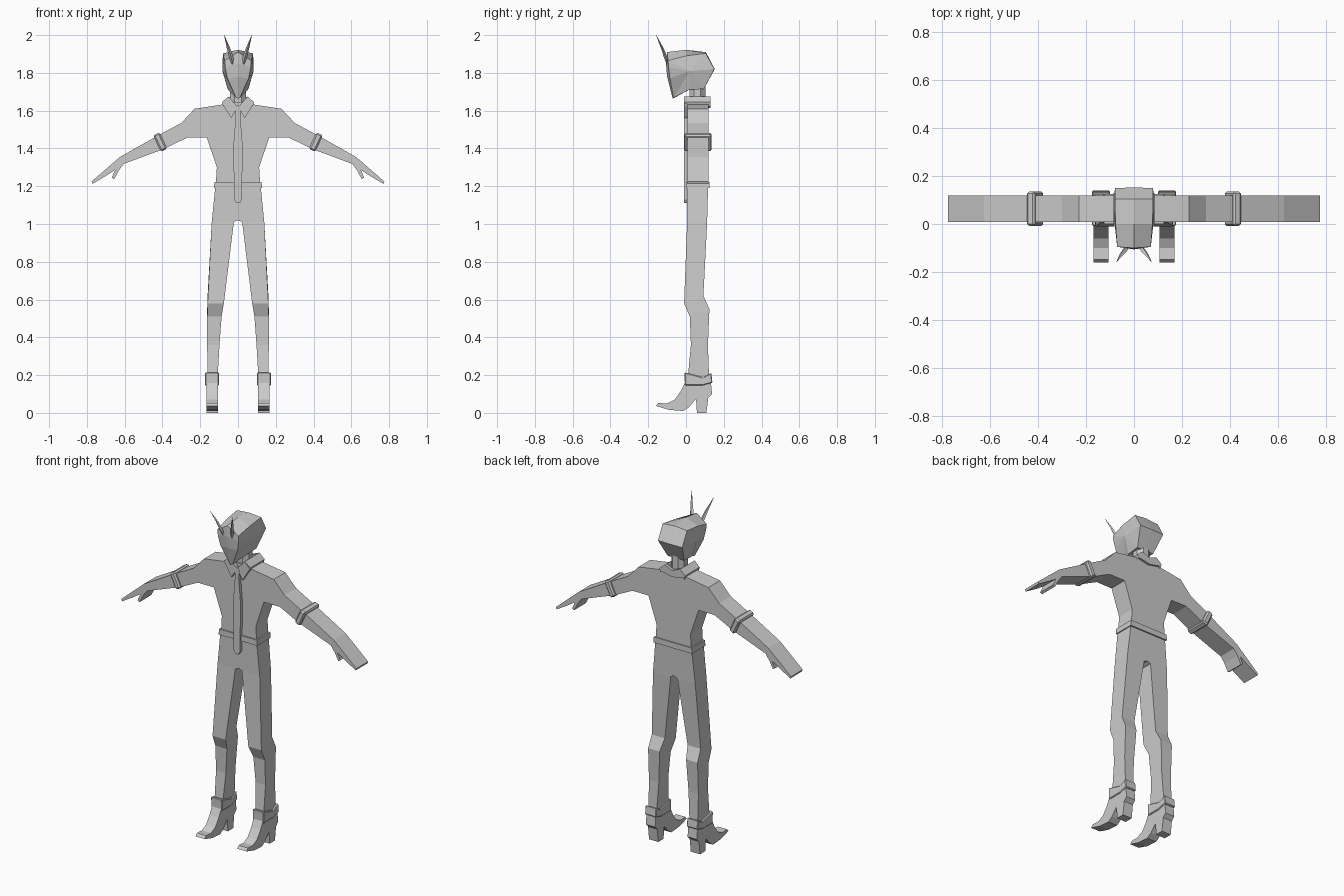
import bpy, bmesh
from math import cos, sin, pi, radians
from mathutils import Vector


def finish(name, bm, mirror=True, bevel=0):
    bmesh.ops.recalc_face_normals(bm, faces=bm.faces)
    if mirror:  # open the seam so both halves weld together
        seam = [f for f in bm.faces if all(abs(v.co.x) < 1e-5 for v in f.verts)]
        bmesh.ops.delete(bm, geom=seam, context='FACES')
    me = bpy.data.meshes.new(name)
    bm.to_mesh(me)
    bm.free()
    ob = bpy.data.objects.new(name, me)
    bpy.context.collection.objects.link(ob)
    if bevel:
        b = ob.modifiers.new("bevel", 'BEVEL')
        b.width, b.segments = bevel, 1
    if mirror:
        ob.modifiers.new("mirror", 'MIRROR')
    return ob


def loft(name, rings, mirror=True, bevel=0):
    """Skin equal-length rings of points and cap both ends."""
    bm = bmesh.new()
    rows = [[bm.verts.new(p) for p in r] for r in rings]
    n = len(rows[0])
    for a, b in zip(rows, rows[1:]):
        for i in range(n):
            j = (i + 1) % n
            bm.faces.new((a[i], a[j], b[j], b[i]))
    bm.faces.new(rows[0])
    bm.faces.new(rows[-1][::-1])
    return finish(name, bm, mirror, bevel)


def front_prism(name, pts, y0, y1, mirror=True, bevel=0):
    return loft(name, [[(x, y, z) for x, z in pts] for y in (y0, y1)], mirror, bevel)


def side_prism(name, pts, x0, x1, bevel=0):
    return loft(name, [[(x, y, z) for y, z in pts] for x in (x0, x1)], True, bevel)


# torso, arms and hands as one flat-cut silhouette
front_prism("torso_and_arms", [
    (0, 1.645), (.05, 1.645), (.085, 1.632), (.23, 1.61), (.30, 1.535), (.43, 1.465),
    (.625, 1.355), (.775, 1.225), (.77, 1.212), (.69, 1.26), (.65, 1.287), (.668, 1.245),
    (.655, 1.238), (.63, 1.285), (.605, 1.318), (.39, 1.398), (.27, 1.457), (.165, 1.457),
    (.112, 1.30), (.118, 1.20), (0, 1.20)], .008, .118)

# trousers: inner x, outer x, front y, front z, back y, back z
legs = [(0, .12, .005, 1.20, .117, 1.20), (0, .138, .006, 1.02, .112, 1.02),
        (.022, .139, .006, 1.01, .112, 1.01), (.075, .161, -.01, .58, .092, .62),
        (.087, .163, .02, .51, .124, .55), (.098, .163, .026, .36, .116, .36),
        (.108, .162, .01, .19, .122, .19)]
loft("trousers", [[(a, yf, zf), (b, yf, zf), (b, yb, zb), (a, yb, zb)]
                  for a, b, yf, zf, yb, zb in legs])

# belt
front_prism("belt", [(0, 1.19), (.127, 1.19), (.125, 1.223), (0, 1.223)], -.001, .125)

# arm bands, tilted to follow the arm
t = radians(-25)
band = [(.412 + u * cos(t) - v * sin(t), 1.434 + u * sin(t) + v * cos(t))
        for u, v in ((-.018, -.048), (.018, -.048), (.018, .048), (-.018, .048))]
front_prism("arm_band", band, -.008, .135, bevel=.008)

# heeled boots and cuffs
side_prism("boot", [
    (-.16, .037), (-.147, .052), (-.10, .05), (-.06, .07), (-.028, .115), (0, .17), (.002, .20),
    (.09, .185), (.128, .20), (.138, .10), (.118, .08), (.108, 0), (.058, 0), (.053, .073),
    (.015, .03), (-.015, .01), (-.09, .016)], .107, .168)
side_prism("boot_cuff", [(-.008, .215), (.09, .188), (.134, .212), (.14, .16),
                         (.085, .145), (-.006, .145)], .101, .174, bevel=.004)

# neck
loft("neck", [[(.046 * cos(i * pi / 4 + pi / 8), .06 + .046 * sin(i * pi / 4 + pi / 8), z)
               for i in range(8)] for z in (1.62, 1.74)], mirror=False)

# head: centre line y,z then half-width and side y,z, fanned to a cheek point
rim = [(-.07, 1.663, .01, -.066, 1.668), (-.10, 1.78, .056, -.085, 1.77),
       (-.106, 1.85, .068, -.092, 1.83), (-.10, 1.91, .07, -.095, 1.865),
       (0, 1.922, .077, 0, 1.89), (.105, 1.91, .08, .105, 1.903),
       (.152, 1.82, .08, .15, 1.82), (.095, 1.715, .055, .095, 1.715),
       (.015, 1.71, .052, .015, 1.71)]
bm = bmesh.new()
mid = [bm.verts.new((0, y, z)) for y, z, *_ in rim]
edge = [bm.verts.new((w, y, z)) for _, _, w, y, z in rim]
cheek = bm.verts.new((.083, .02, 1.81))
for i in range(len(rim)):
    j = (i + 1) % len(rim)
    bm.faces.new((mid[i], mid[j], edge[j], edge[i]))
    bm.faces.new((edge[i], edge[j], cheek))
finish("head", bm)

# horns: diamond-section blades
horn = [(.03, -.10, 1.845, .002), (.034, -.105, 1.875, .012),
        (.05, -.125, 1.93, .009), (.073, -.158, 2.0, .001)]
loft("horn", [[(x - r, y, z), (x, y - r * .8, z), (x + r, y, z), (x, y + r * .8, z)]
              for x, y, z, r in horn])

# tie
front_prism("tie", [(0, 1.63), (.016, 1.615), (.012, 1.57), (.024, 1.42), (.021, 1.13),
                    (.01, 1.112), (0, 1.11)], -.011, .012)

# collar: front points, side folds and back strip
front_prism("collar_point", [(.05, 1.675), (.085, 1.64), (.036, 1.56), (.002, 1.62)],
            -.01, .01)
front_prism("collar_side", [(.05, 1.675), (.085, 1.645), (.078, 1.622), (.042, 1.648)],
            -.006, .13)
front_prism("collar_back", [(0, 1.655), (.05, 1.675), (.07, 1.63), (0, 1.615)],
            .112, .13)
